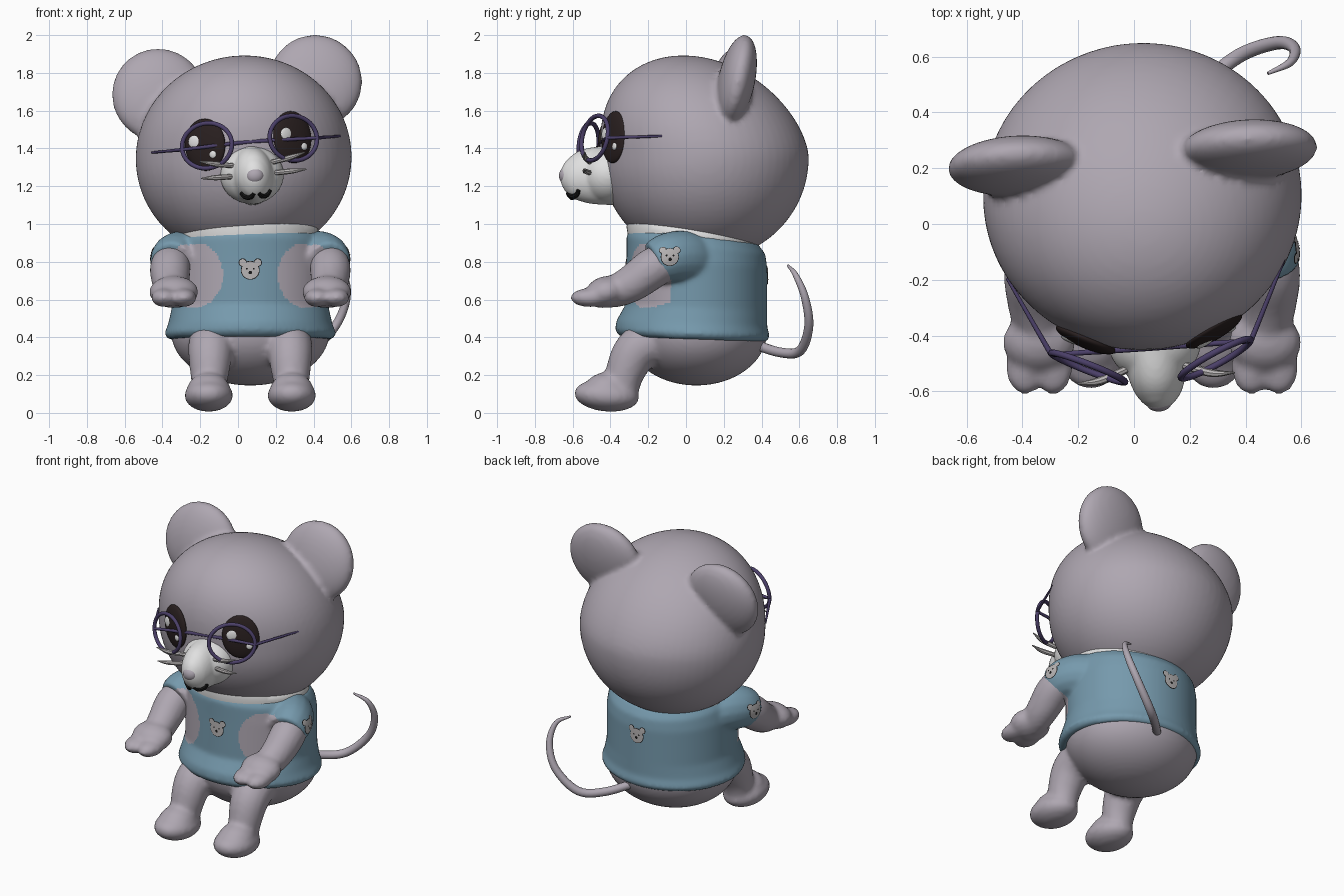
import bpy, bmesh
from math import radians, pi, cos, sin
from mathutils import Matrix, Vector

cube = bpy.data.objects.get("Cube")
if cube:
    bpy.data.objects.remove(cube, do_unlink=True)

I = Matrix.Identity(4)
MID = 0.065                      # x of the body's centre line


def material(name, rgb):
    m = bpy.data.materials.new(name)
    m.use_nodes = True
    m.diffuse_color = (*rgb, 1)
    m.node_tree.nodes["Principled BSDF"].inputs["Base Color"].default_value = (*rgb, 1)
    return m


FUR = material("grey_fur", (0.425, 0.385, 0.44))
BLUE = material("blue_cloth", (0.18, 0.32, 0.415))
WHITE = material("white", (0.75, 0.75, 0.75))
BROWN = material("dark_brown", (0.022, 0.014, 0.014))
PURPLE = material("purple_frame", (0.07, 0.05, 0.14))
PALE = material("pale_grey", (0.47, 0.45, 0.45))
BLACK = material("black", (0.008, 0.008, 0.008))


def place(x, y, z):
    return Matrix.Translation((x, y, z))


def turn(deg, axis):
    return Matrix.Rotation(radians(deg), 4, axis)


def ball(bm, m, radii):
    return bmesh.ops.create_uvsphere(bm, u_segments=64, v_segments=40, radius=1,
                                     matrix=m @ Matrix.Diagonal((*radii, 1)))["verts"]


def skin(bm, rings, closed=False):
    """Join rings of vertices with quads; cap the ends unless closed."""
    n = len(rings[0])
    pairs = list(zip(rings, rings[1:])) + ([(rings[-1], rings[0])] if closed else [])
    for a, b in pairs:
        for i in range(n):
            bm.faces.new((a[i], a[(i + 1) % n], b[(i + 1) % n], b[i]))
    if not closed:
        bm.faces.new(rings[0])
        bm.faces.new(rings[-1])


def tube(bm, pts, m=I, n=16, steps=6):
    """Smooth round sweep through points of (x, y, z, radius)."""
    p = [Vector(q) for q in pts]
    p = [p[0] * 2 - p[1]] + p + [p[-1] * 2 - p[-2]]
    path = []
    for a, b, c, d in zip(p, p[1:], p[2:], p[3:]):
        for k in range(steps):
            t = k / steps
            path.append(0.5 * (2 * b + (c - a) * t + (2 * a - 5 * b + 4 * c - d) * t ** 2
                               + (3 * b - a - 3 * c + d) * t ** 3))
    path.append(p[-2])
    rings, side = [], None
    for i, q in enumerate(path):
        tan = (path[min(i + 1, len(path) - 1)] - path[max(i - 1, 0)]).to_3d().normalized()
        side = (side - tan * side.dot(tan)).normalized() if side else tan.orthogonal().normalized()
        up = tan.cross(side)
        rings.append([bm.verts.new(m @ (q.to_3d() + q.w * (side * cos(a) + up * sin(a))))
                      for a in (2 * pi * k / n for k in range(n))])
    skin(bm, rings)


def loft(bm, sections, cx, cy, slant, n=64):
    """Stack of ovals of (z, half width, front depth, back depth, share of the slant)."""
    rings = []
    for z, rx, front, back, share in sections:
        ring = []
        for k in range(n):
            a = 2 * pi * k / n
            y = sin(a) * (back if sin(a) > 0 else front)
            ring.append(bm.verts.new((cx + rx * cos(a), cy + y, z - slant * share * y)))
        rings.append(ring)
    skin(bm, rings)


def hoop(bm, m, rx, rz, r, n=48, k=10):
    """Oval ring standing in the local xz plane."""
    rings = []
    for i in range(n):
        a = 2 * pi * i / n
        rings.append([bm.verts.new(m @ Vector(((rx + r * cos(b)) * cos(a), r * sin(b),
                                               (rz + r * cos(b)) * sin(a))))
                      for b in (2 * pi * j / k for j in range(k))])
    skin(bm, rings, closed=True)


def decal(bm, m, cloth, radius, lift, n=24):
    """Thin round patch that hugs the cloth."""
    rings = []
    for share in (1, 0.7, 0.4, 0.1):
        ring = []
        for k in range(n):
            a = 2 * pi * k / n
            p = m @ Vector((radius * share * cos(a), radius * share * sin(a), 0))
            _, near, normal, _ = cloth.closest_point_on_mesh(p)
            ring.append(bm.verts.new(near + normal * lift))
        rings.append(ring)
    skin(bm, rings)


def finish(name, bm, mats, voxel=0, relax=4):
    bmesh.ops.recalc_face_normals(bm, faces=bm.faces)
    mesh = bpy.data.meshes.new(name)
    bm.to_mesh(mesh)
    bm.free()
    ob = bpy.data.objects.new(name, mesh)
    bpy.context.scene.collection.objects.link(ob)
    if voxel:                    # fuse overlapping volumes into one soft skin
        mod = ob.modifiers.new("fuse", "REMESH")
        mod.mode, mod.voxel_size = "VOXEL", voxel
        soft = ob.modifiers.new("soften", "SMOOTH")
        soft.factor, soft.iterations = 0.5, relax
        dg = bpy.context.evaluated_depsgraph_get()
        fused = bpy.data.meshes.new_from_object(ob.evaluated_get(dg))
        ob.modifiers.clear()
        ob.data = fused
        bpy.data.meshes.remove(mesh)
    ob.data.materials.clear()
    for m in mats:
        ob.data.materials.append(m)
    ob.data.shade_smooth()
    if not voxel:
        ob.data.set_sharp_from_angle(angle=radians(40))
    return ob


# Body: belly, arms and legs fused
bm = bmesh.new()
ball(bm, place(MID, 0.055, 0.43), (0.42, 0.375, 0.285))
for s in (-1, 1):
    side = place(MID, 0, 0) @ Matrix.Diagonal((s, 1, 1, 1))
    tube(bm, [(0.37, 0, 0.82, 0.08), (0.42, -0.15, 0.78, 0.108), (0.42, -0.28, 0.69, 0.1),
              (0.405, -0.38, 0.64, 0.085), (0.405, -0.45, 0.62, 0.06)], side)
    ball(bm, side @ place(0.405, -0.425, 0.64) @ turn(15, "X"), (0.13, 0.11, 0.083))
    for dx in (-0.05, 0.05):
        ball(bm, side @ place(0.405 + dx, -0.51, 0.61), (0.07, 0.102, 0.05))
    tube(bm, [(0.2, -0.1, 0.4, 0.12), (0.21, -0.25, 0.34, 0.12), (0.215, -0.32, 0.22, 0.105),
              (0.22, -0.34, 0.1, 0.085)], side)
    ball(bm, side @ place(0.22, -0.42, 0.092) @ turn(-5, "X"), (0.128, 0.172, 0.085))
    ball(bm, side @ place(0.22, -0.42, 0.115), (0.115, 0.12, 0.1))
finish("body", bm, [FUR], 0.016, 5)

# Shirt with short sleeves, bare where the arms meet the chest
bm = bmesh.new()
loft(bm, [(0.39, 0.435, 0.39, 0.385, 0.3), (0.42, 0.455, 0.415, 0.405, 0.3),
          (0.47, 0.435, 0.41, 0.39, 0.3), (0.56, 0.415, 0.36, 0.39, 0.3),
          (0.8, 0.415, 0.355, 0.39, 0.6), (0.89, 0.4, 0.355, 0.38, 1),
          (0.94, 0.37, 0.33, 0.34, 1)], MID, 0.04, 0.13)
for s in (-1, 1):
    side = place(MID, 0, 0) @ Matrix.Diagonal((s, 1, 1, 1))
    tube(bm, [(0.22, 0.06, 0.78, 0.15), (0.32, 0, 0.82, 0.145), (0.39, -0.09, 0.82, 0.135),
              (0.412, -0.17, 0.79, 0.118)], side)
shirt = finish("shirt", bm, [BLUE, FUR], 0.012, 10)
for f in shirt.data.polygons:
    c = f.center
    dx = abs(c.x - MID) - 0.3
    if c.y < -0.08 and c.z < 0.89 and (dx / 0.155) ** 2 + ((c.z - 0.73) / 0.175) ** 2 < 1:
        f.material_index = 1

# Collar
bm = bmesh.new()
loft(bm, [(0.88, 0.37, 0.335, 0.335, 1), (0.94, 0.38, 0.345, 0.35, 1),
          (0.97, 0.37, 0.34, 0.345, 1), (0.985, 0.35, 0.32, 0.33, 1)], MID - 0.01, 0.03, 0.13)
finish("collar", bm, [WHITE])

# Head and ears fused, in a slightly turned and tilted frame; the crown leans forward
HEAD = place(0.03, 0.1, 1.35) @ turn(4, "Z") @ turn(-5, "Y")
bm = bmesh.new()
for v in ball(bm, HEAD, (0.572, 0.55, 0.542)):
    rise = max(0, v.co.z - 1.35)
    v.co.y -= 0.25 * rise ** 2 / (rise + 0.1)
for s in (-1, 1):
    ball(bm, HEAD @ place(0.007 + s * 0.418, 0.14, 0.37) @ turn(-12, "X"), (0.247, 0.097, 0.25))
finish("head", bm, [FUR], 0.016, 4)

# Muzzle, narrower than tall towards the tip, and nose
bm = bmesh.new()
tube(bm, [(0, -0.4, -0.09, 0.165), (0, -0.6, -0.095, 0.15), (0, -0.69, -0.1, 0.122),
          (0, -0.735, -0.1, 0.086), (0, -0.76, -0.1, 0.045), (0, -0.768, -0.1, 0.01)],
     HEAD @ Matrix.Diagonal((0.74, 1, 1, 1)), 32)
ball(bm, HEAD @ place(0, -0.52, -0.092), (0.168, 0.15, 0.152))
finish("muzzle", bm, [WHITE], 0.01, 4)
bm = bmesh.new()
ball(bm, HEAD @ place(0, -0.742, -0.095), (0.046, 0.033, 0.042))
finish("nose", bm, [FUR])

# Mouth
bm = bmesh.new()
for s in (-1, 1):
    tube(bm, [(s * 0.012, -0.73, -0.187, 0.01), (s * 0.033, -0.708, -0.207, 0.013),
              (s * 0.06, -0.685, -0.2, 0.013), (s * 0.078, -0.677, -0.178, 0.011)], HEAD, 8)
finish("mouth", bm, [BLACK])

for s, label in ((-1, "right"), (1, "left")):
    # Eye with two glints
    eye = HEAD @ place(s * 0.232, -0.498, 0.09) @ turn(s * 27, "Z") @ turn(-3, "X")
    bm = bmesh.new()
    ball(bm, eye, (0.115, 0.032, 0.138))
    finish(label + "_eye", bm, [BROWN])
    bm = bmesh.new()
    ball(bm, eye @ place(-0.05, -0.026, 0.02), (0.034, 0.008, 0.032))
    ball(bm, eye @ place(0.05, -0.024, -0.055), (0.02, 0.008, 0.02))
    finish(label + "_eye_glints", bm, [WHITE])
    # Whiskers
    bm = bmesh.new()
    for z, rise in ((-0.035, 0.04), (-0.09, 0.005)):
        tube(bm, [(s * 0.09, -0.61, z, 0.013), (s * 0.2, -0.65, z + rise / 2, 0.014),
                  (s * 0.28, -0.655, z + rise, 0.003)], HEAD, 8)
    finish(label + "_whiskers", bm, [PALE])

# Glasses
bm = bmesh.new()
tube(bm, [(-0.36, -0.545, 0.075, 0.009), (0, -0.545, 0.085, 0.011),
          (0.36, -0.545, 0.075, 0.009)], HEAD, 10)
for s in (-1, 1):
    hoop(bm, HEAD @ place(s * 0.23, -0.6, 0.085) @ turn(s * 25, "Z") @ turn(-8, "X"),
         0.142, 0.12, 0.012)
    tube(bm, [(s * 0.36, -0.545, 0.075, 0.01), (s * 0.5, -0.26, 0.072, 0.006)], HEAD, 10)
finish("glasses", bm, [PURPLE])

# Tail
bm = bmesh.new()
tube(bm, [(0.1, 0.34, 0.37, 0.026), (0.25, 0.5, 0.32, 0.026), (0.38, 0.605, 0.33, 0.026),
          (0.515, 0.65, 0.46, 0.024), (0.575, 0.63, 0.61, 0.021), (0.56, 0.58, 0.73, 0.015),
          (0.48, 0.54, 0.78, 0.006)])
finish("tail", bm, [FUR])

# Small animal-face patches on the shirt's chest, back and sleeves
spots = {"chest": ((MID, -1, 0.755), (0, 1, 0)), "back": ((MID, 1, 0.72), (0, -1, 0)),
         "left_sleeve": ((1, -0.085, 0.825), (-1, 0, 0)),
         "right_sleeve": ((-1, -0.085, 0.825), (1, 0, 0))}
for label, (start, aim) in spots.items():
    _, pos, normal, _ = shirt.ray_cast(Vector(start), Vector(aim))
    patch = Matrix.Translation(pos) @ normal.to_track_quat("Z", "Y").to_matrix().to_4x4()
    for part, mat, grow, lift in (("edge", BLACK, 0.004, 0.002), ("face", PALE, 0, 0.004)):
        bm = bmesh.new()
        decal(bm, patch, shirt, 0.046 + grow, lift)
        for s in (-1, 1):
            decal(bm, patch @ place(s * 0.04, 0.041, 0), shirt, 0.018 + grow, lift - 0.001)
        finish(f"{label}_patch_{part}", bm, [mat])
    bm = bmesh.new()
    decal(bm, patch @ place(0, -0.012, 0), shirt, 0.009, 0.006)
    for s in (-1, 1):
        decal(bm, patch @ place(s * 0.018, 0.008, 0), shirt, 0.005, 0.006)
    finish(f"{label}_patch_features", bm, [BLACK])
